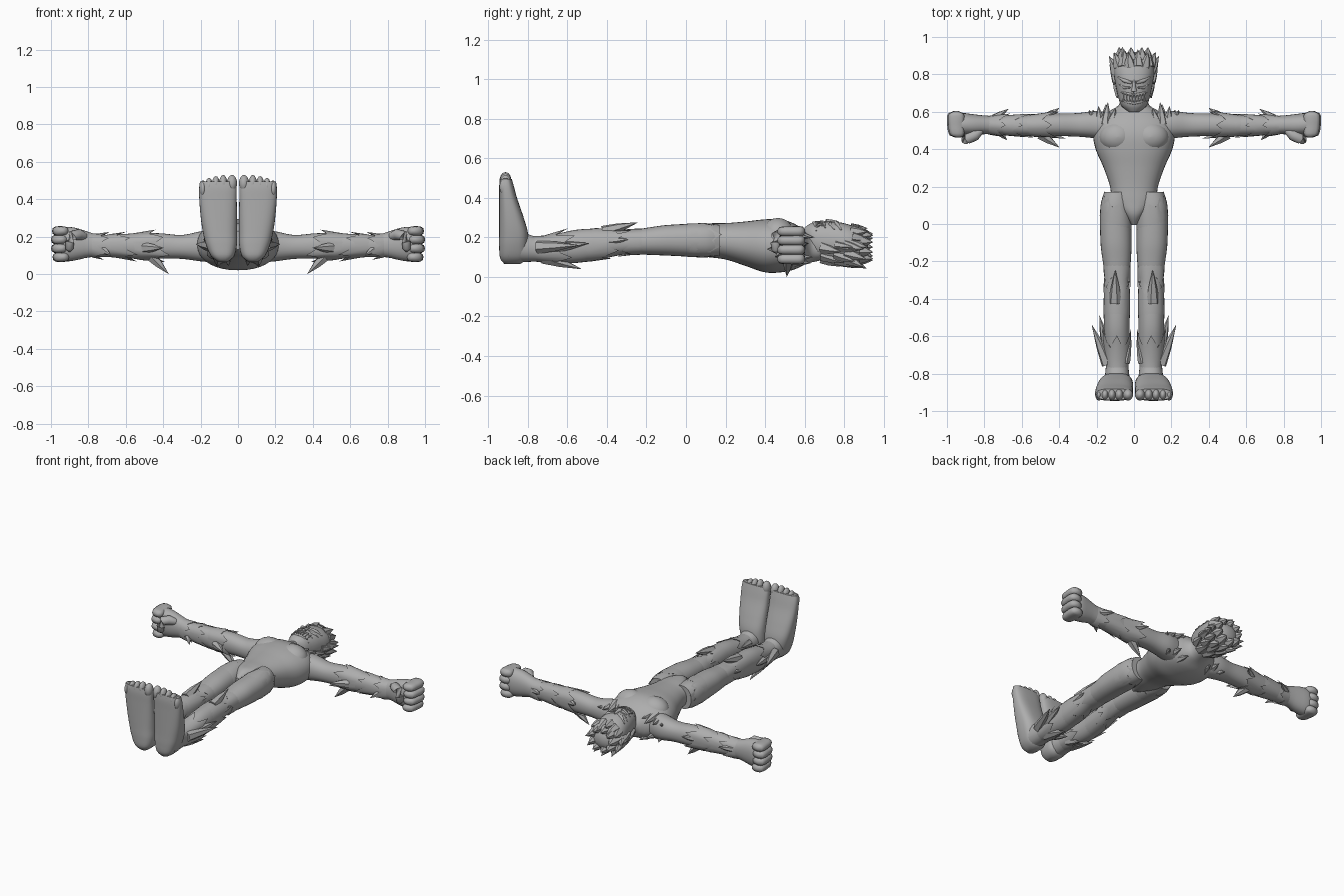
import bpy, bmesh, math
from mathutils import Vector

if "Cube" in bpy.data.objects:
    bpy.data.objects.remove(bpy.data.objects["Cube"])

grey = bpy.data.materials.new("stone grey")
grey.diffuse_color = (0.42, 0.42, 0.42, 1)
grey.use_nodes = True
grey.node_tree.nodes["Principled BSDF"].inputs["Base Color"].default_value = grey.diffuse_color


def finish(name, rings_list, mirror=False, angle=45):
    """Skin groups of rings into closed tubes and make one smooth object."""
    bm = bmesh.new()
    for rings in rings_list:
        vs = [[bm.verts.new(p) for p in ring] for ring in rings]
        n = len(vs[0])
        for a, b in zip(vs, vs[1:]):
            for i in range(n):
                j = (i + 1) % n
                bm.faces.new((a[i], a[j], b[j], b[i]))
        bm.faces.new(vs[0][::-1])
        bm.faces.new(vs[-1])
    bmesh.ops.recalc_face_normals(bm, faces=bm.faces[:])
    me = bpy.data.meshes.new(name)
    bm.to_mesh(me)
    bm.free()
    me.materials.append(grey)
    ob = bpy.data.objects.new(name, me)
    bpy.context.collection.objects.link(ob)
    bpy.ops.object.select_all(action='DESELECT')
    ob.select_set(True)
    bpy.context.view_layer.objects.active = ob
    bpy.ops.object.shade_smooth_by_angle(angle=math.radians(angle))
    if mirror:
        ob.modifiers.new("mirror", 'MIRROR')
    return ob


def sample(st, t):
    """Smooth (Hermite) interpolation of stations (t, cu, cv, ru, rv)."""
    st = sorted(st)
    t = max(st[0][0], min(st[-1][0], t))
    i = max(k for k in range(len(st) - 1) if st[k][0] <= t)
    a, b = st[i], st[i + 1]
    p, q = st[max(i - 1, 0)], st[min(i + 2, len(st) - 1)]
    h = b[0] - a[0]
    s = (t - a[0]) / h
    out = []
    for k in range(1, 5):
        ma = (b[k] - p[k]) / (b[0] - p[0]) * h
        mb = (q[k] - a[k]) / (q[0] - a[0]) * h
        out.append((2*s**3 - 3*s*s + 1)*a[k] + (s**3 - 2*s*s + s)*ma
                   + (3*s*s - 2*s**3)*b[k] + (s**3 - s*s)*mb)
    return out


def point(st, axis, t, a, scale=1.0, e=2.2):
    """Point on the skin of a lofted limb at position t and angle a."""
    cu, cv, ru, rv = sample(st, t)
    c, s = math.cos(a), math.sin(a)
    u = cu + scale * ru * math.copysign(abs(c) ** (2 / e), c)
    v = cv + scale * rv * math.copysign(abs(s) ** (2 / e), s)
    return {'x': (t, u, v), 'y': (u, t, v), 'z': (u, v, t)}[axis]


def loft(st, axis, n=28, k=32, e=2.2):
    t0, t1 = min(st)[0], max(st)[0]
    return [[point(st, axis, t0 + (t1 - t0) * i / k, 2 * math.pi * j / n, 1, e)
             for j in range(n)] for i in range(k + 1)]


def hem(st, axis, base, edge, teeth, amp, flare, slant=0, toward=0, scale=1.05):
    """Cuff with a jagged, flared edge; it can run slanted toward an angle."""
    n = teeth * 4
    rings = [[], [], [], []]
    for j in range(n):
        a = 2 * math.pi * j / n
        tri = (0, .45, 1, .3)[j % 4] * (1, .65, .85)[(j // 4) % 3]
        lean = slant * math.cos(a - toward)
        e = edge + lean + amp * tri
        rings[0].append(point(st, axis, base, a, .95))
        rings[1].append(point(st, axis, (base + edge) / 2 + lean / 2, a, scale))
        rings[2].append(point(st, axis, e, a, scale + flare * tri))
        rings[3].append(point(st, axis, edge + lean, a, .92))
    return rings


def tube(pts, radii, n=10):
    """Sweep circles along a short path."""
    pts = [Vector(p) for p in pts]
    out = []
    for i, p in enumerate(pts):
        d = (pts[min(i + 1, len(pts) - 1)] - pts[max(i - 1, 0)]).normalized()
        u = d.orthogonal().normalized()
        v = d.cross(u)
        out.append([p + radii[i] * (math.cos(2*math.pi*j/n) * u + math.sin(2*math.pi*j/n) * v)
                    for j in range(n)])
    return out


def spike(base, tip, r):
    b, t = Vector(base), Vector(tip)
    return tube([b, b.lerp(t, .45), t], [r, r * .7, .001], 6)


def blob(c, r, n=14, k=10):
    return [[(c[0] + r[0] * math.sin(f) * math.cos(2*math.pi*j/n),
              c[1] + r[1] * math.sin(f) * math.sin(2*math.pi*j/n),
              c[2] + r[2] * math.cos(f)) for j in range(n)]
            for f in [.03 + (math.pi - .06) * i / k for i in range(k + 1)]]


# Torso, lying on its back with the chest up
torso = [(-.005, 0, .18, .015, .05), (.05, 0, .187, .06, .078), (.12, 0, .185, .115, .086),
         (.2, 0, .18, .128, .092), (.3, 0, .168, .162, .112), (.4, 0, .157, .205, .134),
         (.48, 0, .157, .218, .134), (.55, 0, .153, .198, .115), (.6, 0, .147, .14, .085),
         (.63, 0, .14, .085, .068), (.69, 0, .145, .068, .06)]
finish("torso", [loft(torso, 'y', 36, 44)])
finish("chest_muscles", [blob((.088, .465, .215), (.1, .085, .083), 20)], True)

# Arms stretched sideways
arm = [(.1, .51, .15, .08, .09), (.2, .53, .148, .074, .08), (.3, .53, .145, .063, .064),
       (.42, .53, .15, .06, .068), (.52, .526, .148, .058, .07), (.62, .527, .152, .055, .062),
       (.74, .528, .15, .05, .06), (.8, .53, .157, .05, .068), (.86, .53, .16, .057, .085),
       (.92, .533, .16, .06, .093), (.955, .533, .16, .05, .085)]
finish("arms", [loft(arm, 'x')], True)
finish("forearm_fur", [hem(arm, 'x', .6, .46, 6, -.07, .35, .03, 1),
                       hem(arm, 'x', .72, .62, 6, -.08, .2, .03, 2),
                       hem(arm, 'x', .79, .74, 6, -.06, .3, .02, 4),
                       spike((.46, .52, .09), (.37, .51, 0), .03),
                       spike((.5, .48, .14), (.4, .41, .14), .03),
                       spike((.47, .57, .16), (.4, .62, .17), .025),
                       spike((.75, .565, .16), (.67, .615, .17), .022),
                       spike((.72, .49, .13), (.68, .45, .1), .02)], True)

# Fists: four curled fingers and a thumb
fingers = []
for i, z in enumerate((.09, .137, .184, .23)):
    x = (.947, .955, .956, .95)[i]
    fingers.append(loft([(.462, x - .01, z, .01, .008), (.475, x - .005, z, .035, .022),
                         (.53, x, z, .043, .026), (.58, x, z, .043, .026),
                         (.598, x, z, .03, .02), (.603, x, z, .01, .008)], 'y', 12, 12, 2.6))
finish("fingers", fingers, True, 60)
finish("thumbs", [tube([(.82, .5, .2), (.85, .475, .212), (.885, .458, .205), (.9, .452, .17),
                        (.902, .455, .135), (.9, .46, .12)],
                       [.02, .03, .029, .025, .022, .006], 12)], True, 60)

# Legs
leg = [(.17, .088, .185, .07, .078), (.1, .098, .185, .081, .085), (-.1, .096, .185, .083, .077),
       (-.2, .092, .18, .075, .068), (-.3, .09, .175, .063, .06), (-.42, .092, .168, .069, .076),
       (-.55, .092, .155, .069, .084), (-.65, .09, .145, .066, .074), (-.75, .09, .14, .06, .063),
       (-.83, .09, .15, .067, .075), (-.9, .09, .15, .07, .075)]
finish("legs", [loft(leg, 'y', 28, 44)], True)
finish("thigh_fur", [hem(leg, 'y', -.05, .08, 9, .045, .02, .06, 0, 1.02),
                     hem(leg, 'y', -.2, -.28, 5, -.07, .08)], True)
finish("shin_fur", [hem(leg, 'y', -.55, -.4, 6, .09, .15, .03, math.pi / 2, 1.03),
                    hem(leg, 'y', -.78, -.66, 6, .1, .2, 0, 0, 1.06),
                    spike((.1, -.42, .225), (.1, -.245, .275), .035),
                    spike((.05, -.4, .19), (.03, -.28, .2), .025),
                    spike((.135, -.4, .18), (.16, -.29, .19), .025),
                    spike((.14, -.75, .15), (.225, -.54, .16), .035),
                    spike((.145, -.66, .15), (.185, -.49, .17), .03),
                    spike((.1, -.72, .1), (.11, -.53, .04), .035),
                    spike((.06, -.7, .1), (.05, -.58, .045), .028),
                    spike((.045, -.74, .17), (.015, -.62, .19), .025)], True)

# Feet standing up, soles toward the front
foot = [(.065, .08, -.878, .025, .04), (.09, .082, -.873, .058, .066), (.15, .088, -.872, .081, .073),
        (.22, .096, -.872, .091, .073), (.3, .102, -.883, .097, .062), (.4, .107, -.9, .1, .045),
        (.46, .108, -.908, .1, .037), (.495, .108, -.911, .095, .03)]
finish("feet", [loft(foot, 'z', 32, 32, 2.8)], True, 60)
toes = [blob((x, -.913, z), (r, .031, .045))
        for x, z, r in ((.032, .485, .027), (.079, .484, .022), (.118, .478, .021),
                        (.155, .469, .02), (.188, .456, .019))]
finish("toes", toes, True, 60)

# Head, face up
head = [(.6, 0, .215, .03, .035), (.63, 0, .193, .066, .077), (.68, 0, .18, .085, .098),
        (.75, 0, .175, .1, .104), (.82, 0, .166, .108, .1), (.87, 0, .157, .096, .086),
        (.905, 0, .15, .066, .055), (.92, 0, .15, .025, .02)]
finish("head", [loft(head, 'y', 32, 32)])


def face(x, y, lift=0.0):
    cu, cv, ru, rv = sample(head, y)
    return Vector((x, y, cv + rv * (max(0, 1 - abs(x / ru) ** 2.2)) ** (1 / 2.2) + lift))


# Brows, cheeks, nose and toothy mouth
finish("brows", [tube([face(.012, .755), face(.05, .765), face(.085, .785)],
                      [.008, .011, .004], 8),
                 tube([face(.02, .73), face(.05, .728), face(.082, .75)],
                      [.004, .008, .003], 8)], True)
finish("nose", [tube([face(0, .77), face(0, .735), face(0, .712), face(0, .705, -.01)],
                     [.006, .01, .015, .008], 8)])
finish("lips", [tube([face(x, y + abs(x) * .2) for x in (-.07, -.045, -.02, 0, .02, .045, .07)],
                     [.003, .006, .007, .007, .007, .006, .003], 8) for y in (.645, .69)])
finish("teeth", [spike(face(x, y0 + abs(x) * .2), face(x, y1 + abs(x) * .2, .004), .007)
                 for x in [-.056 + .016 * i for i in range(8)]
                 for y0, y1 in ((.648, .668), (.688, .666))])

# Swept-back hair: rows of spikes round the skull, longest behind
hair = []
for row, (y0, y1, lo, hi, count, s) in enumerate(((.84, .925, 0, 180, 8, 1.6),
                                                 (.88, .945, 0, 360, 9, 1.5),
                                                 (.76, .86, 190, 350, 6, 1.28),
                                                 (.81, .905, 185, 355, 7, 1.75),
                                                 (.69, .79, 200, 340, 5, 1.15))):
    for i in range(count):
        a = math.radians(lo + (hi - lo) * (i + .5 * (row == 1)) / (count - 1 + (row == 1)))
        tip_y = y1 + (.008 if i % 2 else -.008) * (row != 1)
        hair.append(spike(point(head, 'y', y0, a, .8),
                          Vector(point(head, 'y', min(tip_y, .9), a, s if tip_y < .92 else 1.1))
                          + Vector((0, max(0, tip_y - .9), 0)), .034))
finish("hair", hair, angle=30)
finish("ears", [spike((.095, .76, .16), (.127, .85, .15), .022)], True)

# Jagged shoulder fur
finish("shoulder_fur", [spike((x, .53, z), (tx, ty, tz), .03)
                        for x, z, tx, ty, tz in ((.15, .22, .14, .65, .2), (.18, .2, .19, .63, .2),
                                                 (.12, .22, .1, .62, .215), (.2, .17, .24, .61, .2),
                                                 (.16, .1, .15, .64, .1), (.19, .1, .22, .61, .08),
                                                 (.11, .08, .09, .63, .07))], True)
